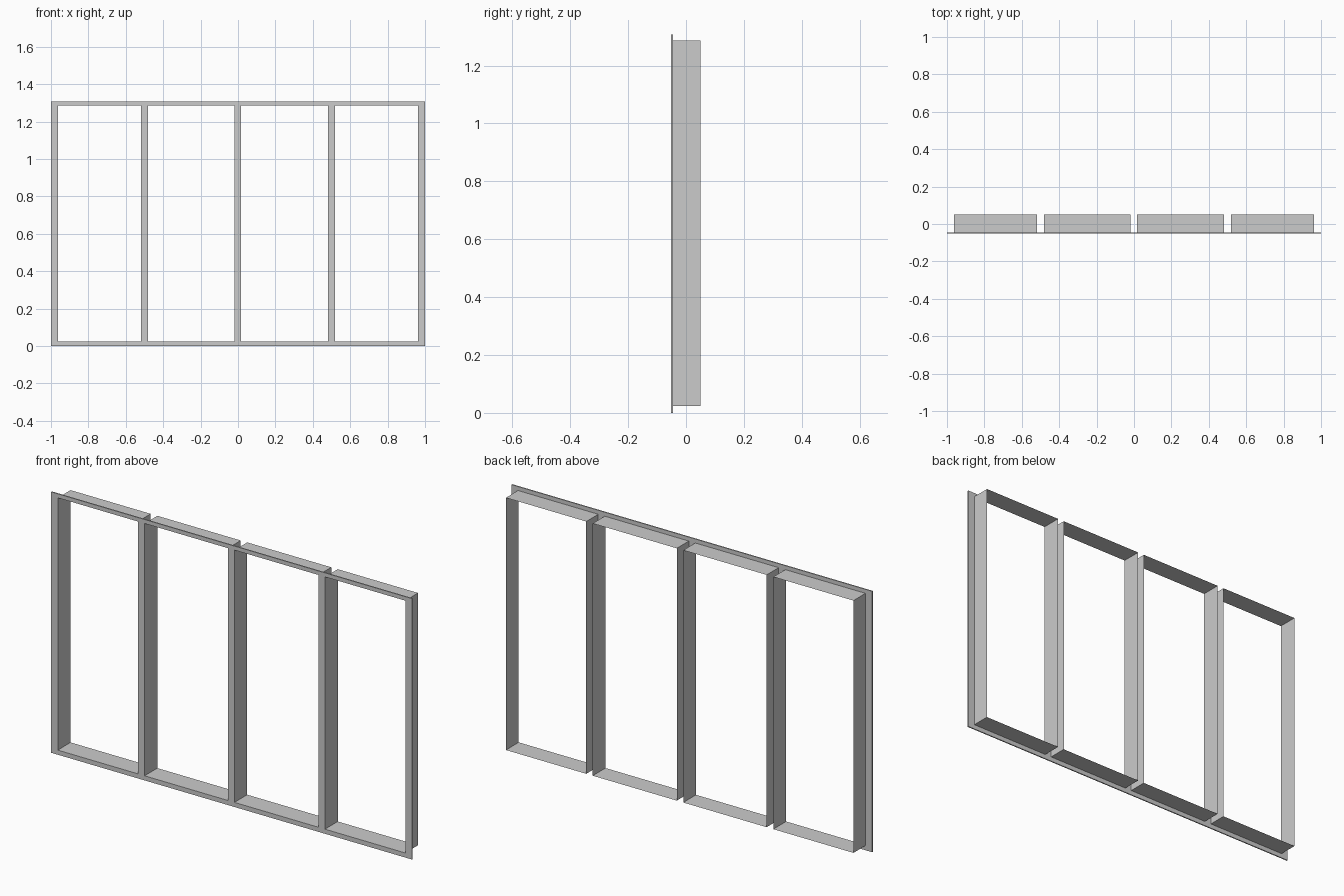
import bpy, bmesh

if "Cube" in bpy.data.objects:
    bpy.data.objects.remove(bpy.data.objects["Cube"])

HEIGHT = 1.307
FRONT, FLANGE_BACK, BACK = -0.051, -0.045, 0.05
SILL, HEAD = 0.023, 1.287
OPENINGS = [(-0.963, -0.519), (-0.482, -0.02), (0.016, 0.482), (0.518, 0.963)]


def finish(name, bm):
    mesh = bpy.data.meshes.new(name)
    bm.to_mesh(mesh)
    bm.free()
    obj = bpy.data.objects.new(name, mesh)
    bpy.context.collection.objects.link(obj)
    return obj


# Front flange: a grid of cells with the four openings left out, given thickness
xs = [-1.0] + [x for pair in OPENINGS for x in pair] + [1.0]
zs = [0.0, SILL, HEAD, HEIGHT]
bm = bmesh.new()
grid = [[bm.verts.new((x, FRONT, z)) for z in zs] for x in xs]
for i in range(len(xs) - 1):
    for j in range(len(zs) - 1):
        if i % 2 == 1 and j == 1:
            continue
        bm.faces.new((grid[i][j], grid[i + 1][j], grid[i + 1][j + 1], grid[i][j + 1]))
for v in [v for v in bm.verts if not v.link_faces]:
    bm.verts.remove(v)
ext = bmesh.ops.extrude_face_region(bm, geom=bm.faces[:], use_keep_orig=True)
moved = [g for g in ext["geom"] if isinstance(g, bmesh.types.BMVert)]
bmesh.ops.translate(bm, verts=moved, vec=(0, FLANGE_BACK - FRONT, 0))
bmesh.ops.recalc_face_normals(bm, faces=bm.faces[:])
finish("front_flange", bm)

# Thin sheet sleeves running back from each opening
for n, (x0, x1) in enumerate(OPENINGS, 1):
    bm = bmesh.new()
    corners = [(x0, SILL), (x1, SILL), (x1, HEAD), (x0, HEAD)]
    near = [bm.verts.new((x, FLANGE_BACK, z)) for x, z in corners]
    far = [bm.verts.new((x, BACK, z)) for x, z in corners]
    for i in range(4):
        k = (i + 1) % 4
        bm.faces.new((near[i], near[k], far[k], far[i]))
    finish(f"opening_sleeve_{n}", bm)
